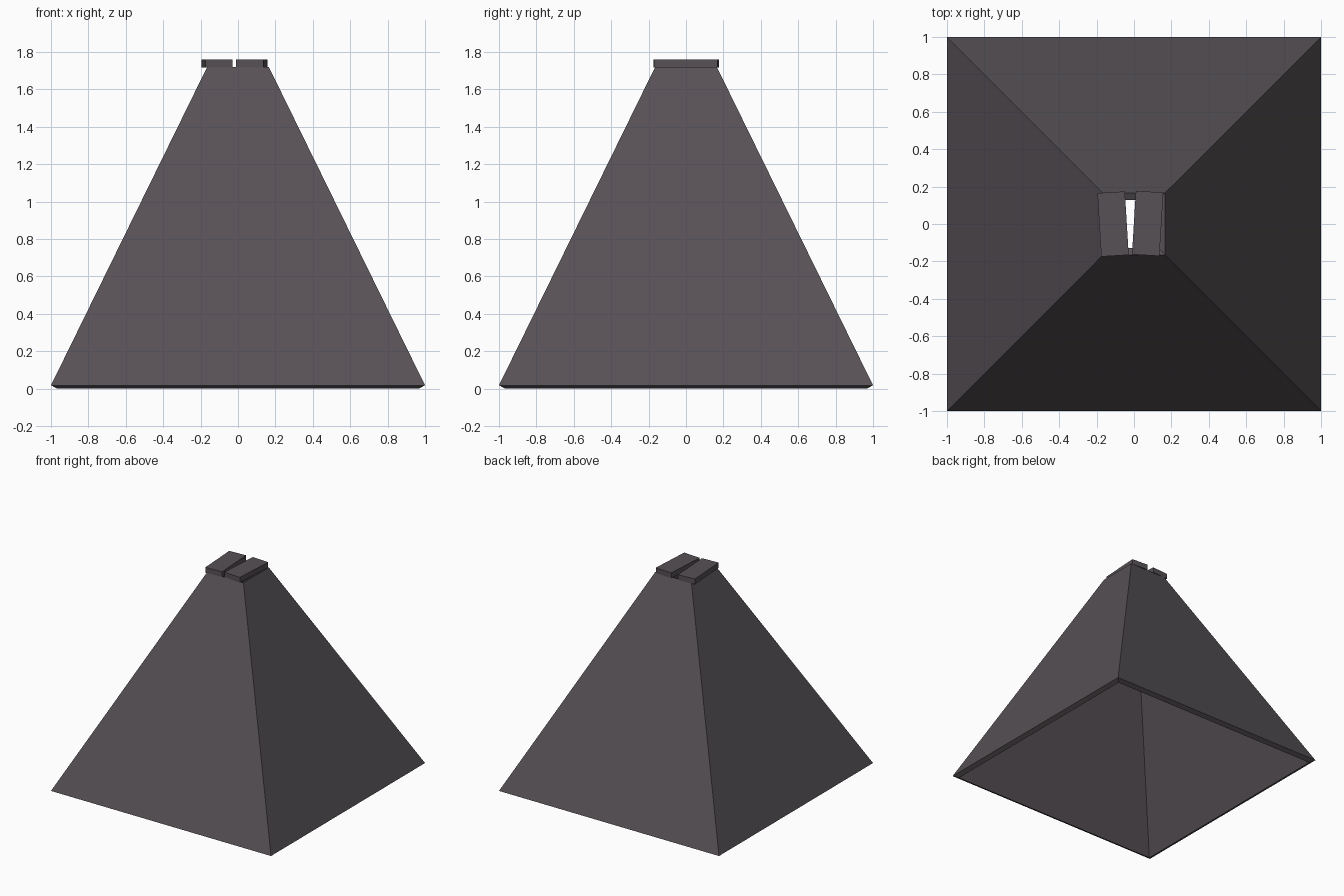
import bpy, bmesh, math

if "Cube" in bpy.data.objects:
    bpy.data.objects.remove(bpy.data.objects["Cube"])

mat = bpy.data.materials.new("dark warm grey")
mat.diffuse_color = (0.095, 0.082, 0.092, 1)
mat.use_nodes = True
mat.node_tree.nodes["Principled BSDF"].inputs["Base Color"].default_value = mat.diffuse_color


def finish(name, bm):
    bmesh.ops.recalc_face_normals(bm, faces=bm.faces)
    me = bpy.data.meshes.new(name)
    bm.to_mesh(me)
    bm.free()
    me.materials.append(mat)
    ob = bpy.data.objects.new(name, me)
    bpy.context.collection.objects.link(ob)
    return ob


# Hollow tapered hood: four square rings (outer bottom, outer top, inner top, inner bottom)
bm = bmesh.new()
profile = [(1.0, 0.018), (0.165, 1.72), (0.128, 1.702), (0.965, 0.0)]
rings = [[bm.verts.new((sx * r, sy * r, z))
          for sx, sy in ((-1, -1), (1, -1), (1, 1), (-1, 1))] for r, z in profile]
for a, b in zip(rings, rings[1:] + rings[:1]):
    for i in range(4):
        j = (i + 1) % 4
        bm.faces.new((a[i], a[j], b[j], b[i]))
finish("pyramid_hood", bm)


# Two slightly twisted planks on top
def plank(name, x, y, angle):
    bm = bmesh.new()
    bmesh.ops.create_cube(bm, size=1)
    bmesh.ops.scale(bm, vec=(0.147, 0.34, 0.044), verts=bm.verts)
    ob = finish(name, bm)
    ob.location = (x, y, 1.738)
    ob.rotation_euler.z = math.radians(angle)


plank("left_cap_plank", -0.112, 0.0, 3.5)
plank("right_cap_plank", 0.073, 0.003, -3.5)
